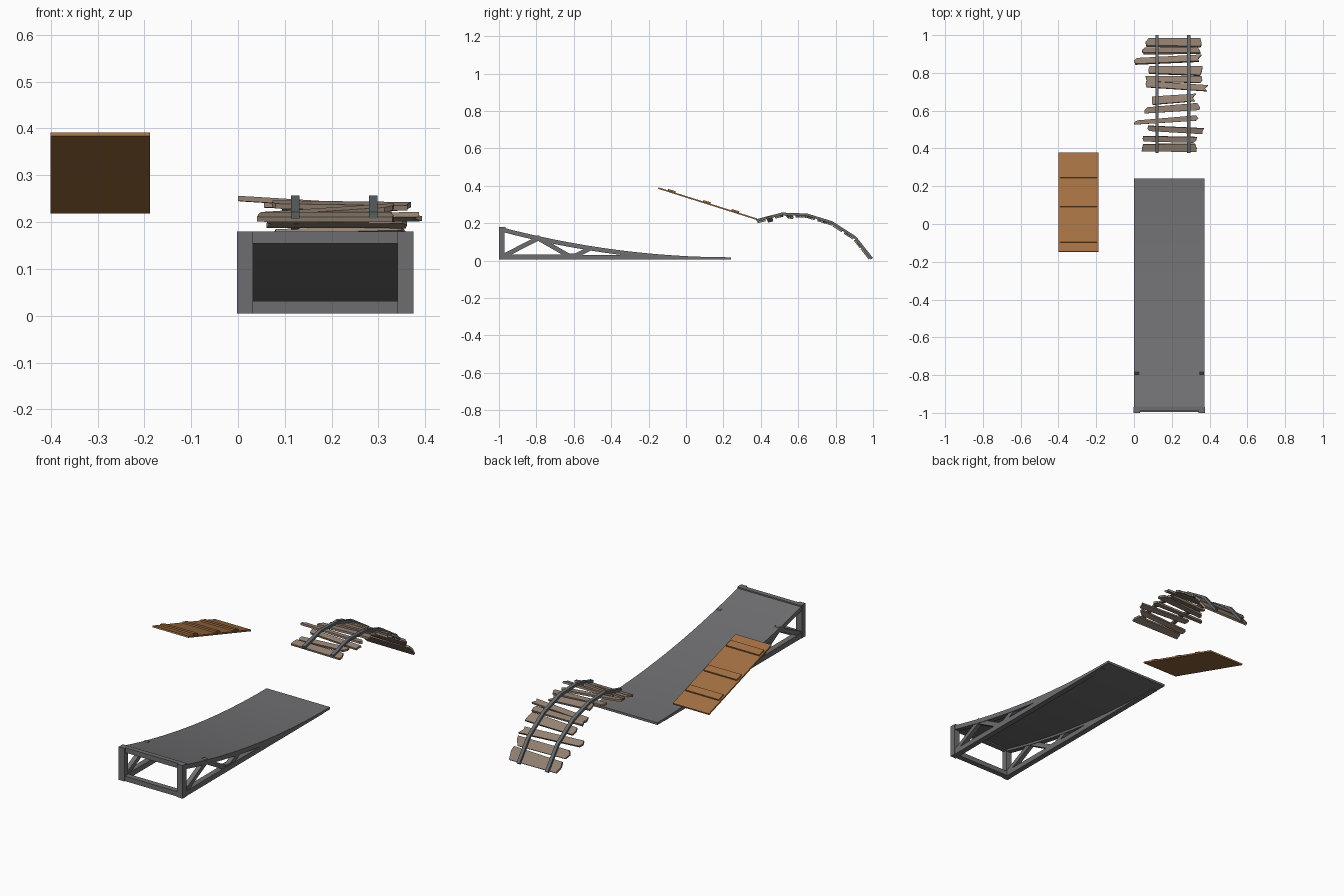
import bpy, bmesh, math, random
from mathutils import Vector

if "Cube" in bpy.data.objects:
    bpy.data.objects.remove(bpy.data.objects["Cube"])

random.seed(4)

def material(name, rgb):
    m = bpy.data.materials.new(name)
    m.diffuse_color = (*rgb, 1)
    m.use_nodes = True
    m.node_tree.nodes["Principled BSDF"].inputs["Base Color"].default_value = m.diffuse_color
    return m

STEEL = material("dark grey steel", (0.165, 0.165, 0.172))
FRAME = material("frame grey", (0.155, 0.155, 0.16))
RAIL = material("rail blue grey", (0.13, 0.15, 0.16))
WOOD = material("orange brown wood", (0.37, 0.165, 0.055))
OLD = material("weathered wood", (0.30, 0.225, 0.17))

def prism(name, base, offset, mat):
    """Solid from a planar outline swept along an offset vector."""
    bm = bmesh.new()
    off = Vector(offset)
    a = [bm.verts.new(Vector(p)) for p in base]
    b = [bm.verts.new(Vector(p) + off) for p in base]
    bm.faces.new(a)
    bm.faces.new(b[::-1])
    for i in range(len(a)):
        j = (i + 1) % len(a)
        bm.faces.new((a[i], b[i], b[j], a[j]))
    bmesh.ops.recalc_face_normals(bm, faces=bm.faces)
    me = bpy.data.meshes.new(name)
    bm.to_mesh(me)
    bm.free()
    me.materials.append(mat)
    ob = bpy.data.objects.new(name, me)
    bpy.context.collection.objects.link(ob)
    return ob

def side(name, x0, x1, yz, mat):
    """Side outline (y, z) extruded across x."""
    return prism(name, [(x0, y, z) for y, z in yz], (x1 - x0, 0, 0), mat)

def box(name, x0, x1, y0, y1, z0, z1, mat):
    return side(name, x0, x1, [(y0, z0), (y1, z0), (y1, z1), (y0, z1)], mat)

def strut(name, x0, x1, p, q, w, mat):
    p, q = Vector(p), Vector(q)
    d = (q - p).normalized()
    n = Vector((-d.y, d.x)) * w / 2
    return side(name, x0, x1, [p - n, q - n, q + n, p + n], mat)

# --- curved steel ramp ---
W = 0.373
def deck_z(y):
    return 0.018 + 0.164 * ((0.24 - y) / 1.24) ** 2

N = 16
ys = [-0.985 + 1.225 * i / N for i in range(N + 1)]
top = [(y, deck_z(y)) for y in ys]
deck = side("ramp_deck", 0, W, top + [(y, z - 0.012) for y, z in top[::-1]], STEEL)
for poly in deck.data.polygons:
    poly.use_smooth = abs(poly.normal.x) < 0.5 and abs(poly.normal.y) < 0.5
deck.data.set_sharp_from_angle(angle=math.radians(30))

T = 0.03
for label, x0 in (("left", 0.0), ("right", W - T)):
    x1 = x0 + T
    box(label + "_post", x0 - 0.002, x1 + 0.002, -1.0, -0.97, 0.005, 0.18, FRAME)
    side(label + "_bottom_rail", x0, x1,
         [(-0.99, 0.005), (0.18, 0.005), (0.18, 0.013), (-0.1, 0.03), (-0.99, 0.033)], FRAME)
    # stringer under the deck edge
    edge = [(y, z - 0.008) for y, z in top[:11]]
    side(label + "_stringer", x0 + 0.001, x1,
         edge + [(y, z - 0.016) for y, z in edge[::-1]], FRAME)
    for i, (p, q) in enumerate([((-0.975, 0.025), (-0.78, 0.125)),
                                ((-0.8, 0.125), (-0.62, 0.022)),
                                ((-0.6, 0.022), (-0.51, 0.066))]):
        strut(f"{label}_strut_{i}", x0 + 0.003, x1 - 0.003, p, q, 0.024, FRAME)
    # gusset at the foot of the struts
    side(label + "_gusset", x0 + 0.002, x1 - 0.002,
         [(-0.66, 0.02), (-0.54, 0.02), (-0.575, 0.037), (-0.635, 0.04)], FRAME)
box("front_bottom_beam", 0.02, W - 0.02, -0.995, -0.965, 0.005, 0.031, FRAME)
box("front_top_beam", 0.0, W, -0.99, -0.965, 0.154, 0.18, FRAME)

# --- tilted wooden board with three battens ---
A, B = Vector((-0.148, 0.388)), Vector((0.378, 0.222))
d = (B - A).normalized()
n = Vector((-d.y, d.x))
side("board", -0.4, -0.188, [A - n * 0.004, B - n * 0.004, B + n * 0.004, A + n * 0.004], WOOD)
for i, y in enumerate((-0.078, 0.11, 0.262)):
    c = A + d * ((y - A.x) / d.x) + n * 0.007
    strut(f"board_batten_{i}", -0.392, -0.197, c - d * 0.021, c + d * 0.021, 0.009, WOOD)

# --- arched broken boardwalk ---
arch = [Vector(p) for p in ((0.378, 0.214), (0.513, 0.249), (0.647, 0.244),
                            (0.78, 0.203), (0.904, 0.123), (0.993, 0.010))]
normals = []
for i in range(len(arch)):
    t = (arch[min(i + 1, 5)] - arch[max(i - 1, 0)]).normalized()
    normals.append(Vector((-t.y, t.x)))
for label, x in (("left", 0.122), ("right", 0.289)):
    up = [p + m * 0.008 for p, m in zip(arch, normals)]
    down = [p - m * 0.006 for p, m in zip(arch, normals)]
    side(label + "_arch_rail", x - 0.009, x + 0.009, up + down[::-1], RAIL)

def arch_at(y):
    for p, q in zip(arch, arch[1:]):
        if y <= q.x or q is arch[-1]:
            return p + (q - p) * ((y - p.x) / (q.x - p.x)), (q - p).normalized()

# left y, right y, width in plan, left x, right x, sideways tilt
planks = [(0.965, 0.965, 0.048, 0.06, 0.36, 0), (0.922, 0.925, 0.034, 0.04, 0.355, 0),
          (0.866, 0.884, 0.036, 0.0, 0.36, 0), (0.817, 0.815, 0.046, 0.07, 0.37, 0),
          (0.77, 0.768, 0.038, 0.06, 0.365, 0), (0.742, 0.722, 0.036, 0.06, 0.397, 0),
          (0.655, 0.675, 0.046, 0.09, 0.33, 0), (0.6, 0.622, 0.04, 0.05, 0.35, 0),
          (0.537, 0.562, 0.03, 0.0, 0.35, -0.01), (0.502, 0.492, 0.034, 0.07, 0.37, 0),
          (0.447, 0.445, 0.036, 0.045, 0.335, 0.012), (0.4, 0.402, 0.042, 0.04, 0.335, 0)]
for i, (yl, yr, w, xl, xr, tilt) in enumerate(planks):
    yc = (yl + yr) / 2
    c, t = arch_at(yc)
    m = Vector((-t.y, t.x))
    j = lambda: random.uniform(0, 0.022)
    h = w / 2
    # jagged ends, irregular widths
    outline = [(xl + j(), yl - h * random.uniform(0.6, 1)), (xr - j(), yr - h * random.uniform(0.8, 1.05)),
               (xr - j(), yr - h * 0.2), (xr - j(), yr + h * random.uniform(0.7, 1)),
               (xl + j(), yl + h * random.uniform(0.7, 1)), (xl + j() * 0.3, yl + h * 0.1)]
    pts = []
    for x, y in outline:
        p = c + t * ((y - yc) / t.x) - m * 0.004
        pts.append((x, p.x, p.y + tilt * (x - 0.2) / 0.17))
    prism(f"arch_plank_{i}", pts, (0, -m.x * 0.011, -m.y * 0.011), OLD)
